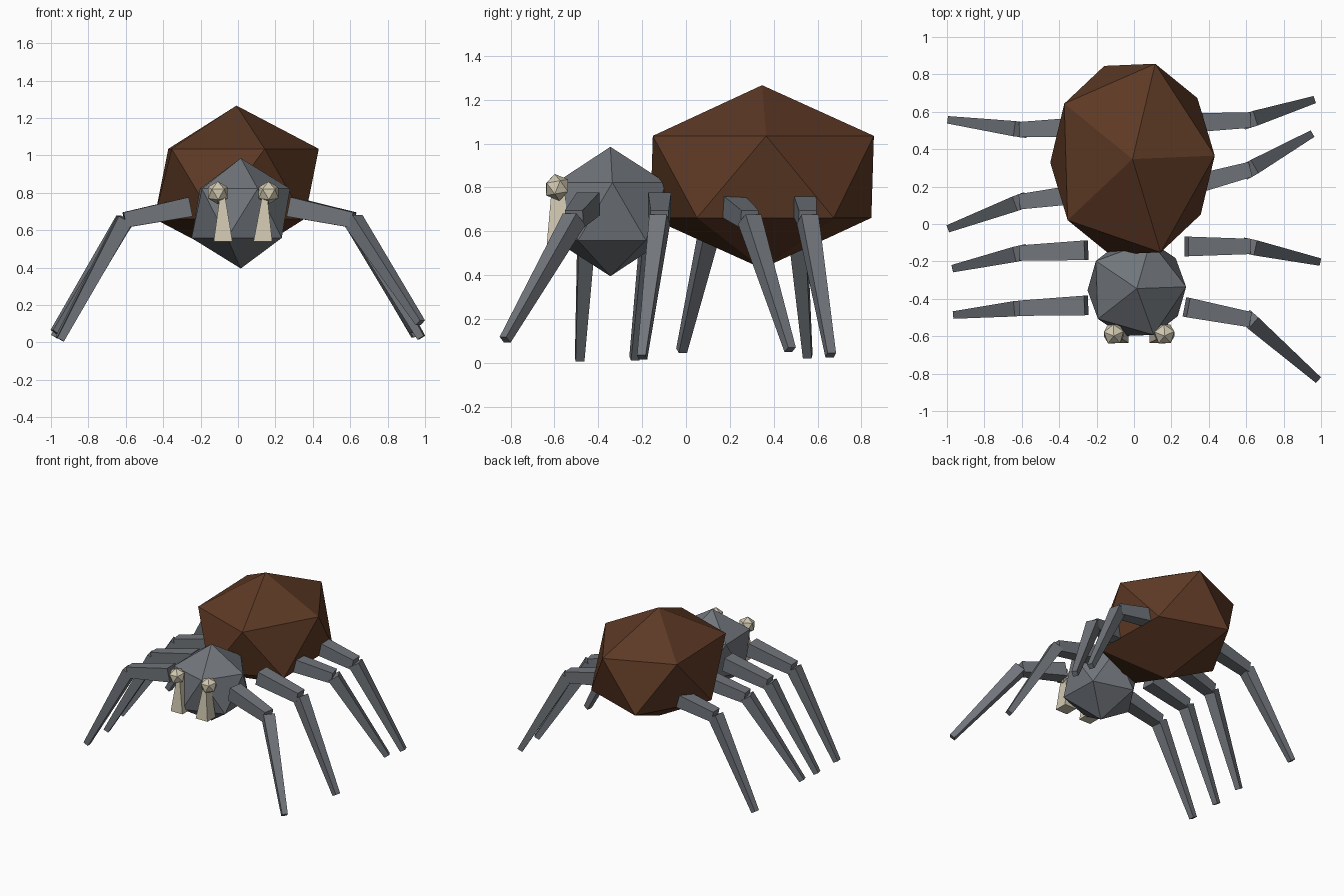
import bpy, bmesh, math
from mathutils import Matrix, Vector

cube = bpy.data.objects.get("Cube")
if cube:
    bpy.data.objects.remove(cube, do_unlink=True)


def material(name, rgb):
    mat = bpy.data.materials.new(name)
    mat.use_nodes = True
    color = (*rgb, 1)
    mat.diffuse_color = color
    mat.node_tree.nodes["Principled BSDF"].inputs["Base Color"].default_value = color
    return mat


grey = material("slate grey", (0.165, 0.18, 0.2))
brown = material("dark brown", (0.11, 0.041, 0.018))
ivory = material("ivory", (0.64, 0.58, 0.44))


def finish(name, bm, mat):
    mesh = bpy.data.meshes.new(name)
    bm.to_mesh(mesh)
    bm.free()
    mesh.materials.append(mat)
    obj = bpy.data.objects.new(name, mesh)
    bpy.context.collection.objects.link(obj)
    return obj


def ball(name, center, radii, turn, mat, tilt=0):
    """Twenty-sided ball, turned about its axis, then stretched and moved."""
    bm = bmesh.new()
    bmesh.ops.create_icosphere(bm, subdivisions=1, radius=1)
    spin = Matrix.Rotation(math.radians(tilt), 4, "X") @ Matrix.Rotation(math.radians(turn), 4, "Z")
    bm.transform(Matrix.Translation(center) @ Matrix.Diagonal((*radii, 1)) @ spin)
    return finish(name, bm, mat)


def add_bar(bm, start, end, width_start, width_end):
    """Square tapered bar between two points."""
    start, end = Vector(start), Vector(end)
    axis = end - start
    turn = axis.to_track_quat("Z", "Y").to_matrix().to_4x4()
    place = Matrix.Translation((start + end) / 2) @ turn @ Matrix.Rotation(math.pi / 4, 4, "Z")
    half = math.sqrt(0.5)
    bmesh.ops.create_cone(bm, cap_ends=True, segments=4, radius1=width_start * half,
                          radius2=width_end * half, depth=axis.length, matrix=place)


# Body
ball("abdomen", (-0.008, 0.347, 0.848), (0.492, 0.593, 0.418), 2, brown)
ball("head", (0.015, -0.345, 0.69), (0.295, 0.295, 0.295), 2, grey)

# Eyes and fangs
for side, eye_x, tip_x, base_x in (("right", -0.108, -0.083, -0.08), ("left", 0.163, 0.143, 0.133)):
    ball(side + "_eye", (eye_x, -0.588, 0.8), (0.062, 0.062, 0.062), 20, ivory, 10)
    bm = bmesh.new()
    bmesh.ops.create_cube(bm, size=1)
    for v in bm.verts:
        top = v.co.z > 0
        x, y = (tip_x, -0.583) if top else (base_x, -0.585)
        wide, deep = (0.025, 0.06) if top else (0.1, 0.1)
        v.co = (x + v.co.x * wide, y + v.co.y * deep, 0.79 if top else 0.54)
    finish(side + "_fang", bm, ivory)

# Legs: y of root, knee and foot, then x and z of foot
legs = {
    "left_leg_front": (-0.445, -0.51, -0.825, 0.975, 0.105),
    "left_leg_second": (-0.12, -0.12, -0.2, 0.98, 0.025),
    "left_leg_third": (0.2, 0.29, 0.475, 0.94, 0.06),
    "left_leg_back": (0.54, 0.555, 0.66, 0.95, 0.035),
    "right_leg_front": (-0.435, -0.45, -0.485, -0.95, 0.015),
    "right_leg_second": (-0.14, -0.155, -0.235, -0.955, 0.02),
    "right_leg_third": (0.165, 0.12, -0.02, -0.98, 0.055),
    "right_leg_back": (0.52, 0.505, 0.555, -0.98, 0.03),
}
for name, (root_y, knee_y, foot_y, foot_x, foot_z) in legs.items():
    left = foot_x > 0
    root = (0.28 if left else -0.255, root_y, 0.725)
    knee = (0.615 if left else -0.605, knee_y, 0.655)
    bm = bmesh.new()
    add_bar(bm, root, knee, 0.105, 0.082)
    add_bar(bm, knee, (foot_x, foot_y, foot_z), 0.082, 0.04)
    finish(name, bm, grey)
